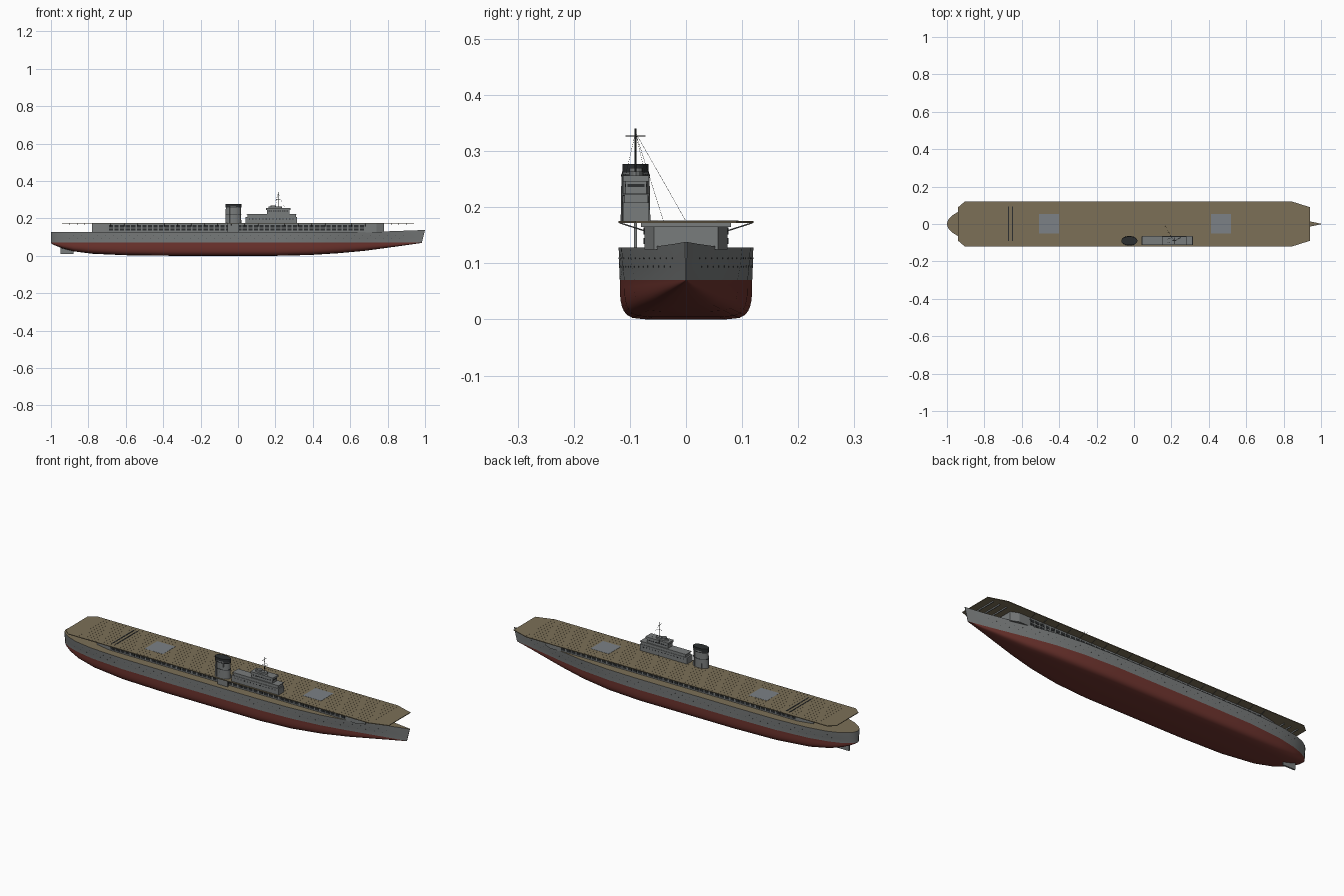
import bpy, bmesh, math
from mathutils import Vector

if "Cube" in bpy.data.objects:
    bpy.data.objects.remove(bpy.data.objects["Cube"])

def mat(name, c):
    m = bpy.data.materials.new(name)
    m.diffuse_color = (*c, 1)
    m.use_nodes = True
    m.node_tree.nodes["Principled BSDF"].inputs["Base Color"].default_value = m.diffuse_color
    return m
GREY = mat("hull grey", (0.19, 0.20, 0.20))
RED = mat("bottom red", (0.16, 0.035, 0.028))
TAN = mat("deck tan", (0.20, 0.16, 0.095))
DARK = mat("dark grey", (0.025, 0.028, 0.03))
LIFT = mat("lift grey", (0.20, 0.22, 0.24))

def finish(bm, name, mats, smooth=None):
    bmesh.ops.recalc_face_normals(bm, faces=bm.faces)
    me = bpy.data.meshes.new(name)
    bm.to_mesh(me)
    bm.free()
    for m in mats:
        me.materials.append(m)
    ob = bpy.data.objects.new(name, me)
    bpy.context.collection.objects.link(ob)
    if smooth:
        bpy.context.view_layer.objects.active = ob
        ob.select_set(True)
        bpy.ops.object.shade_smooth_by_angle(angle=math.radians(smooth))
        ob.select_set(False)
    return ob

def add_prism(bm, pts, z0, z1, top=1.0):
    """Extruded plan outline; top scales the upper outline about its centre."""
    cx = sum(p[0] for p in pts) / len(pts)
    cy = sum(p[1] for p in pts) / len(pts)
    a = [bm.verts.new((x, y, z0)) for x, y in pts]
    b = [bm.verts.new((cx + (x - cx) * top, cy + (y - cy) * top, z1)) for x, y in pts]
    n = len(pts)
    bm.faces.new(a[::-1])
    bm.faces.new(b)
    for i in range(n):
        bm.faces.new((a[i], a[(i + 1) % n], b[(i + 1) % n], b[i]))

def add_box(bm, x0, x1, y0, y1, z0, z1):
    add_prism(bm, [(x0, y0), (x1, y0), (x1, y1), (x0, y1)], z0, z1)

def add_rod(bm, p, q, r, sides=6):
    p, q = Vector(p), Vector(q)
    d = q - p
    m = d.to_track_quat('Z', 'Y').to_matrix().to_4x4()
    m.translation = (p + q) / 2
    bmesh.ops.create_cone(bm, cap_ends=True, segments=sides, radius1=r, radius2=r, depth=d.length, matrix=m)

def prism(name, pts, z0, z1, m, top=1.0, smooth=None):
    bm = bmesh.new()
    add_prism(bm, pts, z0, z1, top)
    return finish(bm, name, [m], smooth)

def box(name, x0, x1, y0, y1, z0, z1, m):
    return prism(name, [(x0, y0), (x1, y0), (x1, y1), (x0, y1)], z0, z1, m)

def oval(cx, cy, rx, ry, n=32):
    return [(cx + rx * math.cos(i * math.tau / n), cy + ry * math.sin(i * math.tau / n)) for i in range(n)]

def tapered(x_end, x_side, y_end, y_side):
    """Symmetric plan with cut corners."""
    return [(-x_end, -y_end), (-x_side[0], -y_side), (x_side[1], -y_side), (x_end, -y_end),
            (x_end, y_end), (x_side[1], y_side), (-x_side[0], y_side), (-x_end, y_end)]

# Hull stations: x, deck half breadth, waterline half breadth, keel z, flat bottom fraction
ST = [(-1, .004, .003, .068, 0), (-.992, .025, .02, .062, .1), (-.975, .043, .036, .054, .15),
      (-.94, .066, .056, .04, .2), (-.88, .088, .077, .024, .3), (-.78, .106, .098, .011, .42),
      (-.6, .118, .114, .003, .55), (-.35, .12, .118, 0, .6), (.2, .12, .118, 0, .6),
      (.38, .115, .11, .004, .55), (.54, .1, .092, .014, .45), (.68, .075, .065, .027, .3),
      (.8, .047, .039, .043, .2), (.9, .022, .017, .057, .1), (1, .0015, .001, .069, 0)]
WL = 0.07

def station(x):
    for a, b in zip(ST, ST[1:]):
        if x <= b[0]:
            t = (x - a[0]) / (b[0] - a[0])
            return [u + (v - u) * t for u, v in zip(a, b)]
    return ST[-1]

def deck_z(x):
    return 0.128 + 0.010 * max(0, (x - 0.72) / 0.28)

bm = bmesh.new()
rings = []
LOW = 8
for s in ST:
    x, b, w, zk, flat = s
    half = []
    for i in range(LOW + 1):
        t = i / LOW
        half.append((w * (flat + (1 - flat) * (1 - (1 - t) ** 3) ** 0.6), zk + (WL - zk) * t ** 1.6))
    for t in (0.4, 1):
        half.append((w + (b - w) * t ** 0.7, WL + (deck_z(x) - WL) * t))
    rake = lambda z: x - (0.018 * (deck_z(x) - z) / 0.07 if x == 1 else 0)
    ring = [bm.verts.new((rake(z), y, z)) for y, z in reversed(half)]
    ring += [bm.verts.new((rake(z), -y, z)) for y, z in half]
    rings.append(ring)
n = len(rings[0])
for a, b in zip(rings, rings[1:]):
    for i in range(n):
        f = bm.faces.new((a[i], a[(i + 1) % n], b[(i + 1) % n], b[i]))
        f.material_index = 2 if i == n - 1 else (1 if 2 <= i < n - 3 else 0)
for r in (rings[0], rings[-1]):
    bm.faces.new(r)
bmesh.ops.remove_doubles(bm, verts=bm.verts, dist=1e-5)
finish(bm, "hull", [GREY, RED, TAN], 35)

# Portholes along both sides
bm = bmesh.new()
for row, z in enumerate((0.094, 0.109)):
    for k in range(42):
        x = -0.9 + k * 0.043 + row * 0.02
        s = station(x)
        t = (z - WL) / (deck_z(x) - WL)
        y = s[2] + (s[1] - s[2]) * t ** 0.7
        for sd in (-1, 1):
            add_rod(bm, (x, sd * (y - .004), z), (x, sd * (y + .0006), z), 0.0016)
finish(bm, "portholes", [DARK])

# Rudder
box("rudder", -0.95, -0.88, -0.004, 0.004, 0.01, 0.045, GREY)

# Hangar block with cut corners and side openings
prism("hangar", tapered(0.78, (0.7, 0.74), 0.057, 0.074), 0.125, 0.172, GREY)
bm = bmesh.new()
for k in range(46):
    x = -0.69 + k * 0.0298
    for sd in (-1, 1):
        y0, y1 = sorted((sd * 0.073, sd * 0.0755))
        add_box(bm, x, x + 0.022, y0, y1, 0.134, 0.145)
        add_box(bm, x, x + 0.022, y0, y1, 0.151, 0.164)
finish(bm, "hangar_openings", [DARK])

# Struts below the flight deck
bm = bmesh.new()
for k in range(20):
    x = -0.68 + k * 0.0716
    for sd in (-1, 1):
        add_rod(bm, (x, sd * 0.074, 0.158), (x, sd * 0.118, 0.172), 0.0012, 4)
for x in (-0.9, -0.86, -0.82, 0.82, 0.86, 0.9):
    add_box(bm, x - .002, x + .002, -0.08, 0.08, 0.165, 0.172)
finish(bm, "deck_struts", [GREY])

# Flight deck with tie down strips
prism("flight_deck", tapered(0.94, (0.905, 0.845), 0.09, 0.12), 0.1715, 0.175, TAN)
bm = bmesh.new()
for k in range(86):
    x = -0.85 + k * 0.02
    add_box(bm, x, x + 0.002, -0.118, 0.118, 0.1745, 0.1754)
finish(bm, "tie_down_strips", [TAN])

# Lifts and arrester lines
for name, x in (("aft_lift", -0.455), ("forward_lift", 0.465)):
    box(name, x - 0.053, x + 0.053, -0.05, 0.054, 0.174, 0.1758, LIFT)
bm = bmesh.new()
for x in (-0.67, -0.65):
    add_box(bm, x - 0.003, x + 0.003, -0.09, 0.094, 0.174, 0.1762)
finish(bm, "deck_barriers", [DARK])

# Funnel: trunk, body, bands, cap and dark mouth
FX, FY = -0.025, -0.09
box("funnel_trunk", FX - 0.03, FX + 0.03, FY - 0.003, FY + 0.003, 0.12, 0.175, GREY)
prism("funnel", oval(FX, FY, 0.043, 0.0255), 0.174, 0.264, GREY, 0.93, 40)
prism("funnel_cap", oval(FX, FY, 0.043, 0.0235), 0.262, 0.277, DARK, 1, 40)
for i, z in enumerate((0.22, 0.255)):
    prism("funnel_band_%d" % i, oval(FX, FY, 0.043, 0.0255), z, z + 0.003, DARK, 1, 40)
bm = bmesh.new()
for dx in (-0.02, 0, 0.02):
    add_rod(bm, (FX + dx, FY - .025, .175), (FX + dx, FY - .0235, .26), 0.0015)
    add_rod(bm, (FX + dx, FY + .025, .175), (FX + dx, FY + .0235, .26), 0.0015)
finish(bm, "funnel_pipes", [GREY])

# Island: tiers, bridge and director
box("island_base", 0.04, 0.315, -0.112, -0.066, 0.174, 0.208, GREY)
box("island_upper", 0.05, 0.31, -0.110, -0.068, 0.208, 0.222, GREY)
box("island_roof", 0.046, 0.314, -0.113, -0.065, 0.2215, 0.2245, GREY)
box("bridge", 0.155, 0.275, -0.108, -0.070, 0.224, 0.246, GREY)
box("bridge_wing", 0.15, 0.282, -0.112, -0.066, 0.246, 0.256, GREY)
prism("director_base", oval(0.2, -0.089, 0.036, 0.013, 16), 0.256, 0.264, GREY)
prism("director", oval(0.188, -0.089, 0.014, 0.012, 16), 0.264, 0.27, GREY)
bm = bmesh.new()
for k in range(9):
    x = 0.162 + k * 0.012
    add_box(bm, x, x + 0.008, -0.1087, -0.0693, 0.236, 0.241)
for k in range(14):
    x = 0.058 + k * 0.018
    add_box(bm, x, x + 0.006, -0.1125, -0.0655, 0.194, 0.199)
add_box(bm, 0.2745, 0.2757, -0.104, -0.074, 0.236, 0.241)
finish(bm, "island_windows", [DARK])

# Mast, yard and rigging
MX, MY = 0.215, -0.09
bm = bmesh.new()
add_rod(bm, (MX, MY, 0.25), (MX, MY, 0.34), 0.0014)
add_rod(bm, (MX, MY - .018, 0.327), (MX, MY + .018, 0.327), 0.0009)
add_rod(bm, (MX - .012, MY, 0.3), (MX + .012, MY, 0.3), 0.0009)
for end in ((0.16, 0, 0.175), (0.18, -0.04, 0.175), (0.25, -0.108, 0.256), (0.25, -0.072, 0.256)):
    add_rod(bm, (MX, MY, 0.333), end, 0.0003, 3)
finish(bm, "mast_and_rigging", [DARK])
